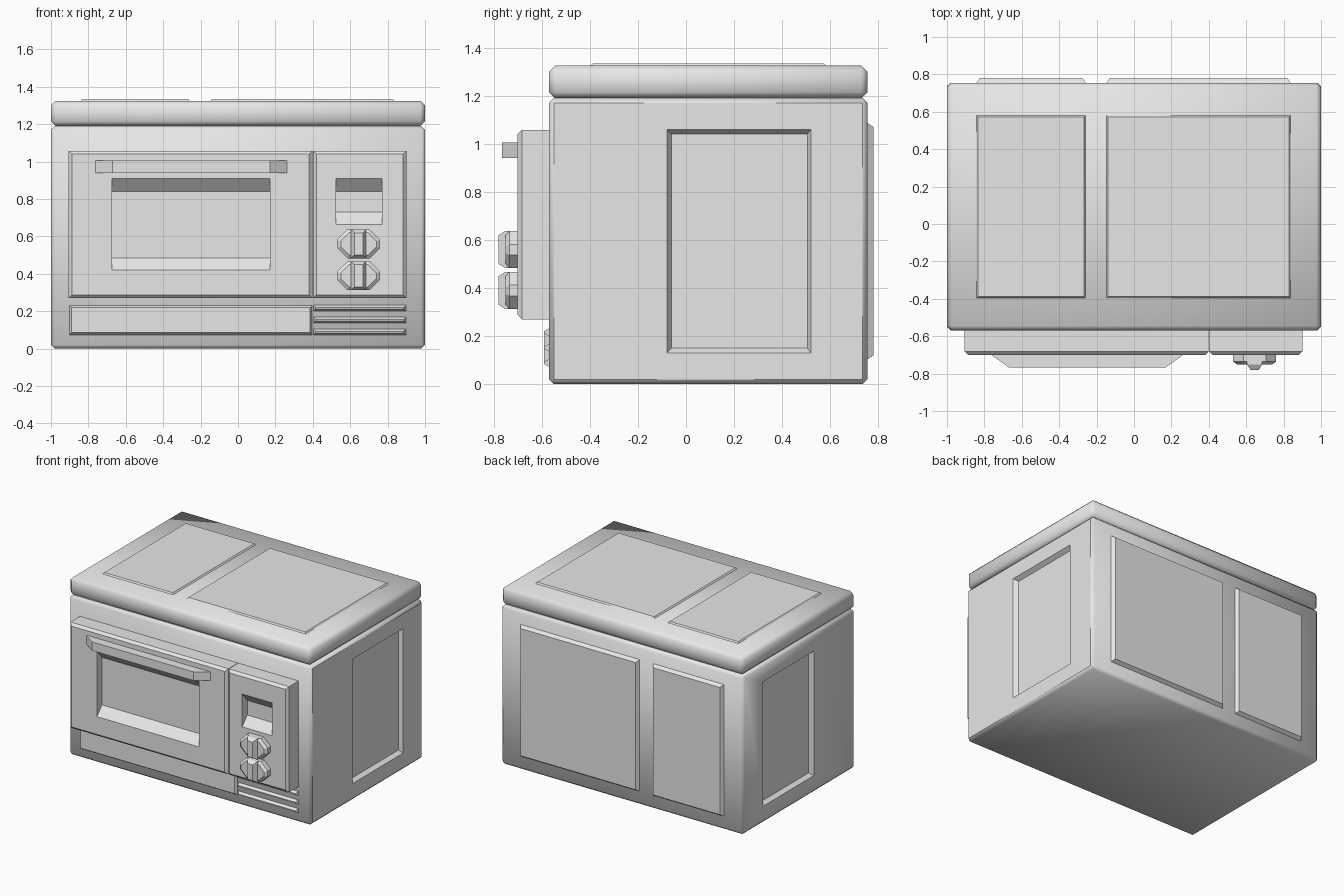
import bpy
import bmesh
import math
from mathutils import Vector

if "Cube" in bpy.data.objects:
    bpy.data.objects.remove(bpy.data.objects["Cube"], do_unlink=True)

grey = bpy.data.materials.new("light_grey")
grey.use_nodes = True
COLOUR = (0.8, 0.8, 0.8, 1)
grey.diffuse_color = COLOUR
grey.node_tree.nodes["Principled BSDF"].inputs["Base Color"].default_value = COLOUR

# Where a flat outline (u, v) at a height d lands for each facing direction
FACING = {
    "front": lambda u, v, d: (u, -d, v),
    "back": lambda u, v, d: (u, d, v),
    "top": lambda u, v, d: (u, v, d),
}


def finish(name, bm, smooth=False):
    bmesh.ops.recalc_face_normals(bm, faces=bm.faces)
    mesh = bpy.data.meshes.new(name)
    bm.to_mesh(mesh)
    bm.free()
    mesh.materials.append(grey)
    obj = bpy.data.objects.new(name, mesh)
    bpy.context.collection.objects.link(obj)
    if smooth:
        bpy.ops.object.select_all(action="DESELECT")
        obj.select_set(True)
        bpy.context.view_layer.objects.active = obj
        bpy.ops.object.shade_smooth_by_angle(angle=math.radians(50))
    return obj


def rect(u0, u1, v0, v1, inset=0.0):
    u0, u1, v0, v1 = u0 + inset, u1 - inset, v0 + inset, v1 - inset
    return [(u0, v0), (u1, v0), (u1, v1), (u0, v1)]


def loft(name, facing, rings):
    """Join matching outlines, each given with its height, and cap both ends."""
    bm = bmesh.new()
    place = FACING[facing]
    loops = [[bm.verts.new(place(u, v, d)) for u, v in outline] for outline, d in rings]
    for a, b in zip(loops, loops[1:]):
        for i in range(len(a)):
            j = (i + 1) % len(a)
            bm.faces.new((a[i], a[j], b[j], b[i]))
    bm.faces.new(loops[0])
    bm.faces.new(loops[-1])
    return finish(name, bm)


def plate(name, facing, size, base, top, taper):
    return loft(name, facing, [(rect(*size), base), (rect(*size, taper), top)])


def chamfered_box(low, high, width):
    bm = bmesh.new()
    bmesh.ops.create_cube(bm, size=1)
    low, high = Vector(low), Vector(high)
    for v in bm.verts:
        v.co = (low + high) / 2 + v.co * (high - low)
    bmesh.ops.bevel(bm, geom=bm.edges[:], offset=width, segments=1, affect="EDGES")
    return bm


# Body with a shallow recess in each side
FRONT, BACK, SEAM = -0.57, 0.755, 1.19
bm = chamfered_box((-1, FRONT, 0), (1, BACK, SEAM), 0.02)
bm.normal_update()
for side in [f for f in bm.faces if abs(f.normal.x) > 0.9]:
    sign = math.copysign(1, side.normal.x)
    for size, x in (((-0.08, 0.52, 0.13, 1.06), 1.0), ((-0.06, 0.505, 0.15, 1.04), 0.97)):
        bmesh.ops.inset_individual(bm, faces=[side], thickness=0.01)
        mid = side.calc_center_median()
        for v in side.verts:
            v.co = (sign * x,
                    size[1] if v.co.y > mid.y else size[0],
                    size[3] if v.co.z > mid.z else size[2])
body = finish("body", bm, smooth=True)
for p in body.data.polygons:
    if p.normal.x > 0.9:
        p.use_smooth = False

# Lid
finish("lid", chamfered_box((-1, FRONT, SEAM), (1, BACK, 1.325), 0.025), smooth=True)

# Raised panels on the lid and back
for label, left, right in (("narrow", -0.845, -0.255), ("wide", -0.15, 0.84)):
    plate(label + "_top_panel", "top", (left, right, -0.4, 0.585), 1.32, 1.335, 0.012)
    plate(label + "_back_panel", "back", (left, right, 0.1, 1.09), 0.75, 0.78, 0.02)


# Door and control panel, each with a sloped recess
def recessed_front(name, size, opening):
    u0, u1, v0, v1 = opening
    loft(name, "front", [
        (rect(*size), 0.56), (rect(*size), 0.682), (rect(*size, 0.018), 0.7),
        (rect(*opening), 0.7), (rect(u0, u1, v0 + 0.065, v1 - 0.07), 0.64)])


recessed_front("door", (-0.905, 0.398, 0.27, 1.058), (-0.675, 0.17, 0.42, 0.91))
recessed_front("control_panel", (0.402, 0.9, 0.27, 1.058), (0.525, 0.77, 0.665, 0.91))

# Handle
loft("door_handle", "front", [(rect(-0.77, 0.27, 0.94, 1.005), 0.695),
                              (rect(-0.67, 0.17, 0.94, 1.005), 0.766)])


# Knobs: a stretched octagon with a tapered grip
def octagon(cx, cz, w, h, cut):
    half = [(w, -h + cut), (w, h - cut), (w - cut, h), (-w + cut, h)]
    return [(cx + s * u, cz + s * v) for s in (1, -1) for u, v in half]


for label, z in (("upper", 0.56), ("lower", 0.39)):
    x = 0.645
    loft(label + "_knob", "front", [
        (octagon(x, z, 0.115, 0.077, 0.055), 0.695),
        (octagon(x, z, 0.115, 0.077, 0.055), 0.735),
        (octagon(x, z, 0.095, 0.06, 0.045), 0.75)])
    grip = (x - 0.04, x + 0.04, z - 0.077, z + 0.077)
    loft(label + "_knob_grip", "front", [
        (rect(*grip), 0.7), (rect(*grip), 0.752), (rect(*grip, 0.018), 0.78)])

# Lower trim and vent slats
plate("lower_trim", "front", (-0.905, 0.4, 0.07, 0.235), 0.565, 0.59, 0.016)
for i in range(3):
    z = 0.07 + i * 0.064
    plate(f"vent_slat_{i + 1}", "front", (0.4, 0.9, z, z + 0.037), 0.565, 0.59, 0.014)
